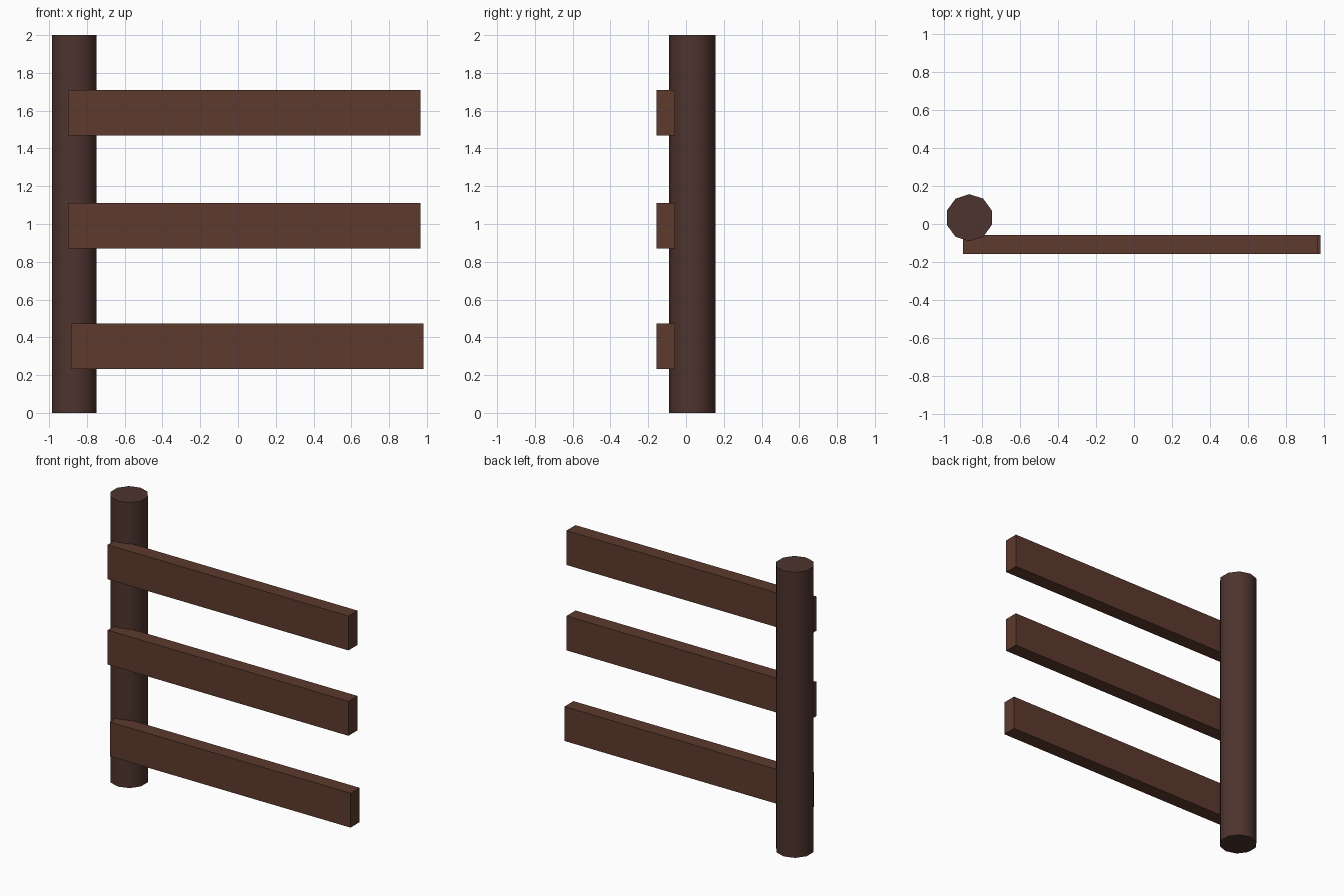
import bpy
import math

if "Cube" in bpy.data.objects:
    bpy.data.objects.remove(bpy.data.objects["Cube"])


def material(name, rgb):
    mat = bpy.data.materials.new(name)
    mat.diffuse_color = (*rgb, 1)
    mat.use_nodes = True
    mat.node_tree.nodes["Principled BSDF"].inputs["Base Color"].default_value = mat.diffuse_color
    return mat


post_wood = material("post_wood", (0.076, 0.034, 0.027))
rail_wood = material("rail_wood", (0.109, 0.042, 0.027))

# Ten-sided post
bpy.ops.mesh.primitive_cylinder_add(vertices=10, radius=0.124, depth=2,
                                    location=(-0.867, 0.033, 1))
post = bpy.context.object
post.name = "post"
post.data.materials.append(post_wood)
bpy.ops.object.shade_smooth_by_angle(angle=math.radians(40))

# Three rails on the front of the post; the lowest sits slightly further right
for name, x, z in (("rail_bottom", 0.049, 0.353),
                   ("rail_middle", 0.033, 0.992),
                   ("rail_top", 0.033, 1.59)):
    bpy.ops.mesh.primitive_cube_add(size=1, location=(x, -0.107, z))
    rail = bpy.context.object
    rail.name = name
    rail.scale = (1.866, 0.1, 0.241)
    bpy.ops.object.transform_apply(location=False, rotation=False, scale=True)
    rail.data.materials.append(rail_wood)
